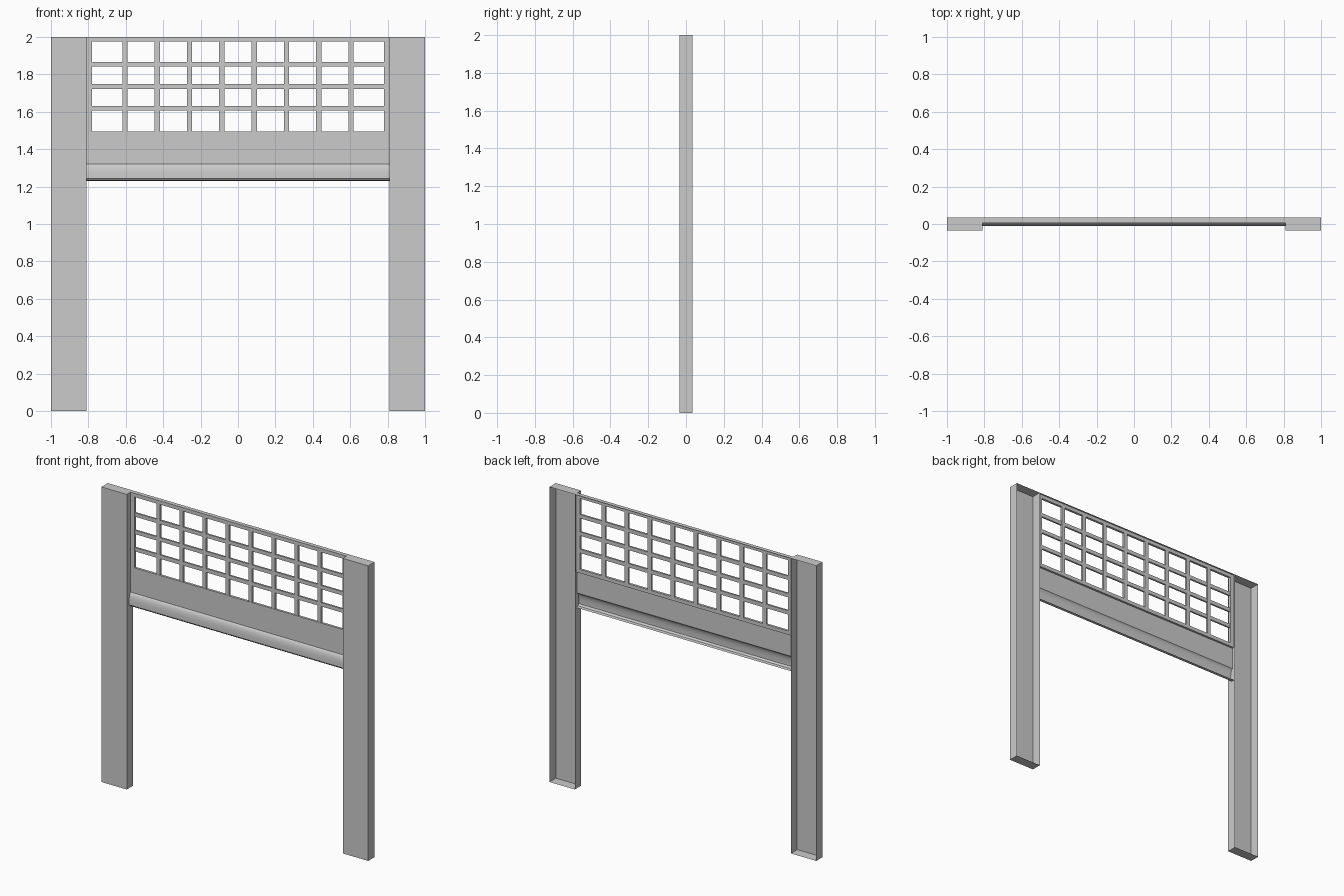
import bpy, bmesh

if "Cube" in bpy.data.objects:
    bpy.data.objects.remove(bpy.data.objects["Cube"])

FRONT, BACK = -0.034, 0.034   # overall depth
INNER = 0.81                  # inner edge of the pilasters


def finish(bm, name):
    me = bpy.data.meshes.new(name)
    bmesh.ops.recalc_face_normals(bm, faces=bm.faces)
    bm.to_mesh(me)
    bm.free()
    ob = bpy.data.objects.new(name, me)
    bpy.context.collection.objects.link(ob)
    return ob


def add_box(bm, x0, x1, y0, y1, z0, z1):
    verts = [bm.verts.new((x, y, z)) for x in (x0, x1) for y in (y0, y1) for z in (z0, z1)]
    for f in ((0, 1, 3, 2), (4, 6, 7, 5), (0, 4, 5, 1), (2, 3, 7, 6), (0, 2, 6, 4), (1, 5, 7, 3)):
        bm.faces.new([verts[i] for i in f])


def extrude_profile(name, profile):
    """Sheet running between the pilasters, from a (y, z) profile."""
    bm = bmesh.new()
    rows = [[bm.verts.new((x, y, z)) for x in (-INNER, INNER)] for y, z in profile]
    for a, b in zip(rows, rows[1:]):
        bm.faces.new((a[0], a[1], b[1], b[0]))
    me = finish(bm, name)
    # sheet faces the front
    if me.data.polygons[0].normal.y > 0:
        me.data.flip_normals()
    return me


# Pilasters: hollow boxes, open at the back
for side, x0, x1 in (("left", -1, -INNER), ("right", INNER, 1)):
    bm = bmesh.new()
    add_box(bm, x0, x1, FRONT, BACK, 0, 2)
    bm.normal_update()
    rear = [f for f in bm.faces if all(abs(v.co.y - BACK) < 1e-5 for v in f.verts)]
    bmesh.ops.delete(bm, geom=rear, context='FACES')
    finish(bm, side + "_pilaster")

# Frame around the lattice, with a top plate reaching the back
F0, F1 = 0.006, 0.022
Z0, Z1, OX = 1.495, 1.975, 0.78
bm = bmesh.new()
add_box(bm, -INNER, INNER, F0, F1, Z1, 2)
add_box(bm, -INNER, INNER, F0, F1, 1.47, Z0)
for s in (-1, 1):
    xs = sorted((s * OX, s * INNER))
    add_box(bm, *xs, F0, F1, Z0, Z1)
finish(bm, "lattice_frame")
extrude_profile("top_plate", [(F1, 2), (BACK, 2)])

# Lattice bars
bm = bmesh.new()
for i in range(8):
    x = (i - 3.5) * 0.1725
    add_box(bm, x - 0.014, x + 0.014, F0 + 0.002, F1, Z0, Z1)
for z in (1.619, 1.736, 1.854):
    add_box(bm, -OX, OX, F0 + 0.003, F1 - 0.001, z - 0.013, z + 0.013)
finish(bm, "lattice_bars")

# Flat panel with a rounded moulding and a bottom lip
extrude_profile("panel", [(0.008, 1.47), (0.008, 1.322)])
moulding = extrude_profile("moulding", [
    (0.008, 1.322), (0.003, 1.318), (-0.003, 1.308), (-0.007, 1.294),
    (-0.01, 1.275), (-0.01, 1.243), (0.0, 1.232), (0.024, 1.23)])
bpy.context.view_layer.objects.active = moulding
moulding.select_set(True)
bpy.ops.object.shade_smooth_by_angle()
